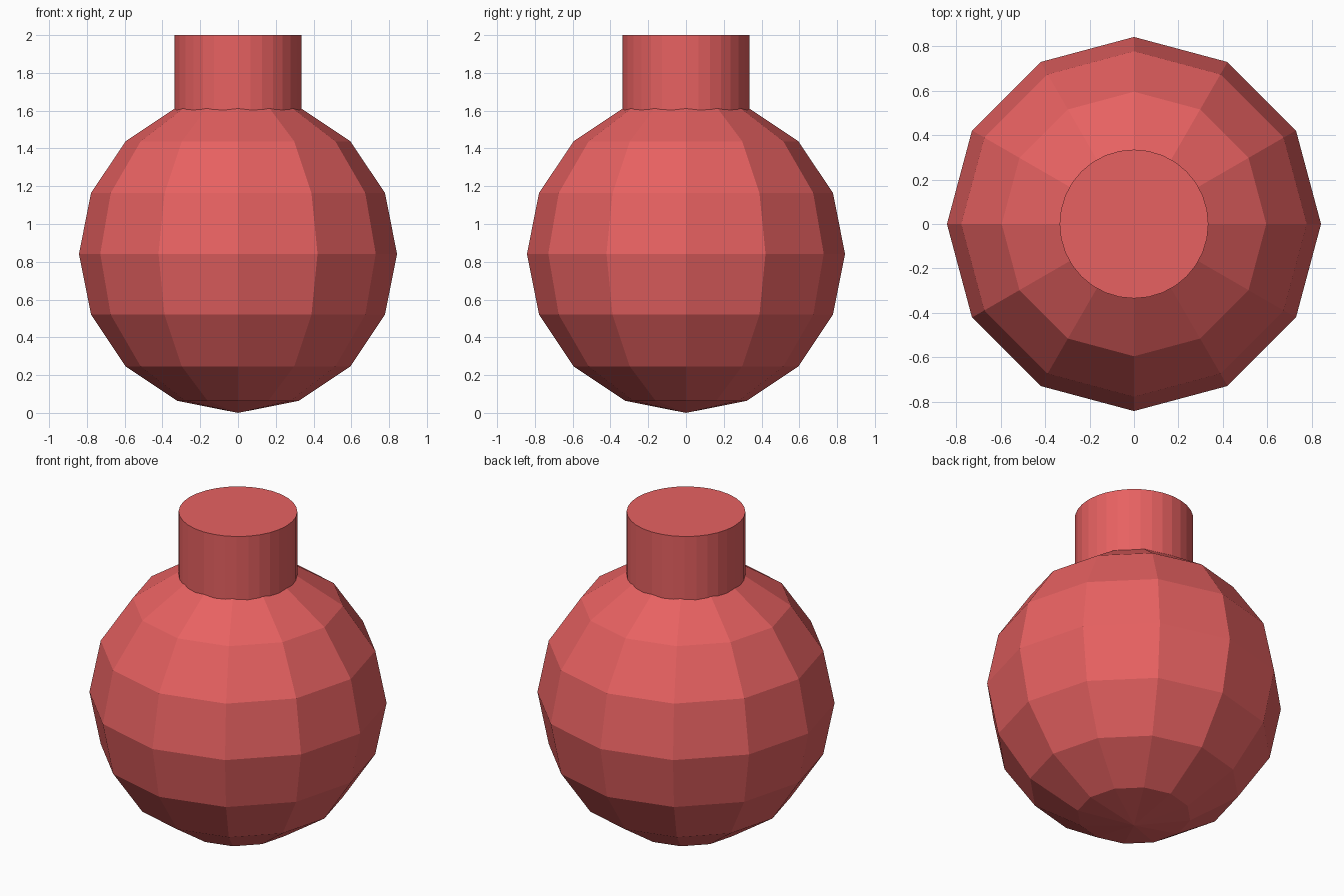
import bpy

if "Cube" in bpy.data.objects:
    bpy.data.objects.remove(bpy.data.objects["Cube"])

R = 0.842            # body radius
NECK_R = 0.335
NECK_BOTTOM, TOP = 1.4, 2.0

red = bpy.data.materials.new("red")
red.diffuse_color = (0.8, 0.12, 0.12, 1)
red.use_nodes = True
red.node_tree.nodes["Principled BSDF"].inputs["Base Color"].default_value = red.diffuse_color


def finish(name):
    """Name the active object, colour it and keep flat facets."""
    obj = bpy.context.object
    obj.name = obj.data.name = name
    obj.data.materials.append(red)
    bpy.ops.object.shade_flat()
    return obj


# Round low-poly body
bpy.ops.mesh.primitive_uv_sphere_add(segments=12, ring_count=8, radius=R, location=(0, 0, R))
finish("round_body")

# Neck sunk into the top of the body
bpy.ops.mesh.primitive_cylinder_add(vertices=32, radius=NECK_R, depth=TOP - NECK_BOTTOM,
                                    location=(0, 0, (TOP + NECK_BOTTOM) / 2))
finish("neck")
